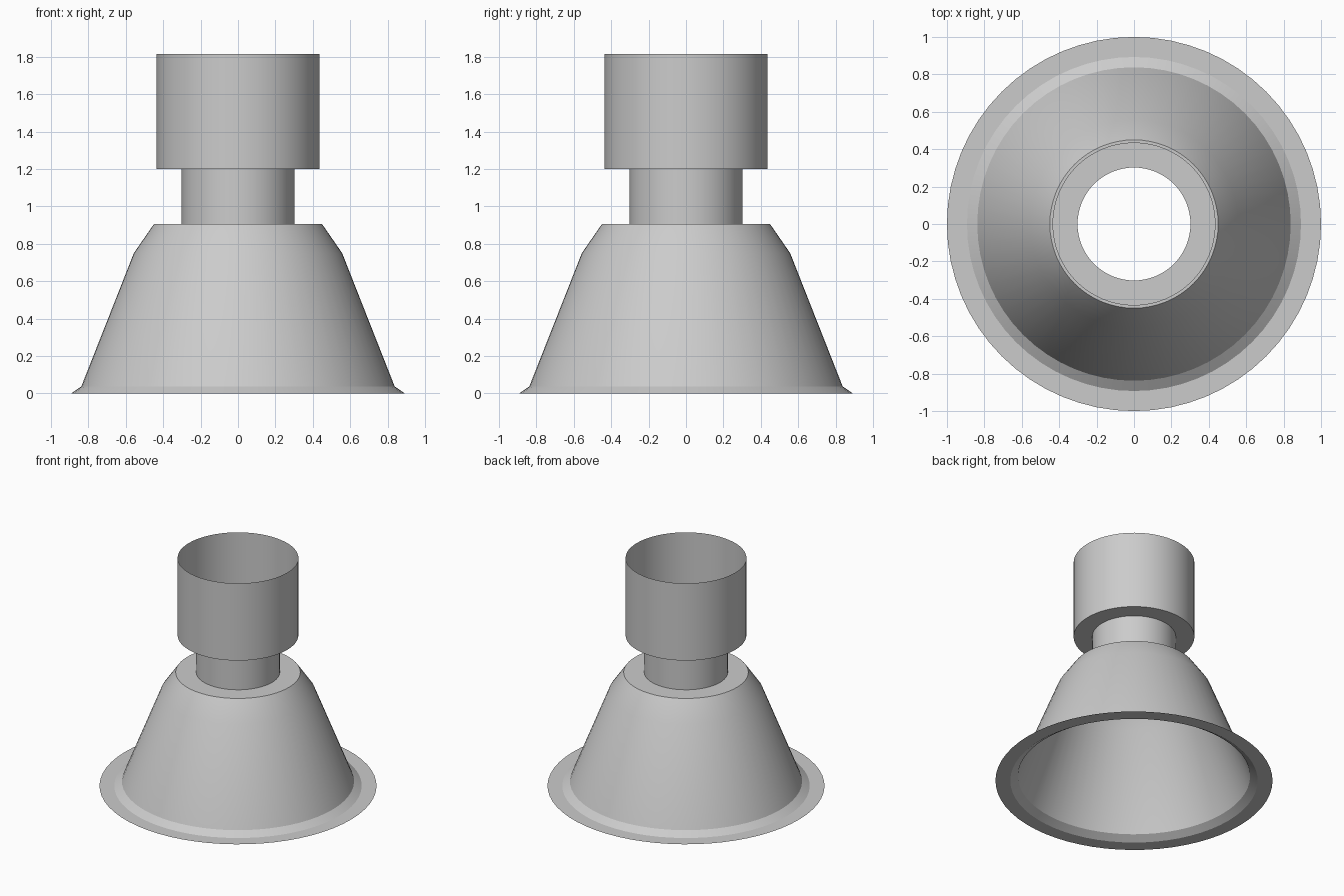
import bpy
import bmesh
import math

SEGMENTS = 64

cube = bpy.data.objects.get("Cube")
if cube:
    bpy.data.objects.remove(cube, do_unlink=True)

# Single plain grey finish
grey = bpy.data.materials.new("plain_grey")
grey.use_nodes = True
colour = (0.6, 0.6, 0.6, 1)
grey.diffuse_color = colour
grey.node_tree.nodes["Principled BSDF"].inputs["Base Color"].default_value = colour


def lathe(name, profile):
    """Revolve an open (radius, height) profile into a thin shell."""
    bm = bmesh.new()
    rings = []
    for radius, z in profile:
        ring = []
        for i in range(SEGMENTS):
            a = math.tau * i / SEGMENTS
            ring.append(bm.verts.new((radius * math.cos(a), radius * math.sin(a), z)))
        rings.append(ring)
    for low, high in zip(rings, rings[1:]):
        for i in range(SEGMENTS):
            j = (i + 1) % SEGMENTS
            bm.faces.new((low[i], low[j], high[j], high[i]))
    mesh = bpy.data.meshes.new(name)
    bm.to_mesh(mesh)
    bm.free()
    mesh.materials.append(grey)
    obj = bpy.data.objects.new(name, mesh)
    bpy.context.collection.objects.link(obj)
    bpy.ops.object.select_all(action="DESELECT")
    obj.select_set(True)
    bpy.context.view_layer.objects.active = obj
    bpy.ops.object.shade_smooth_by_angle(angle=math.radians(30))
    return obj


# Flat rim with its bevelled step
lathe("base_flange", [(1.0, 0), (0.893, 0), (0.838, 0.037)])

# Flared skirt, sloping shoulder and flat top ring
lathe("bell_body", [(0.838, 0.037), (0.557, 0.75), (0.45, 0.905), (0.302, 0.905)])

# Narrow open tube
lathe("neck", [(0.302, 0.905), (0.302, 1.2)])

# Open cup with a ring-shaped floor
lathe("top_cup", [(0.302, 1.2), (0.436, 1.2), (0.436, 1.815)])
